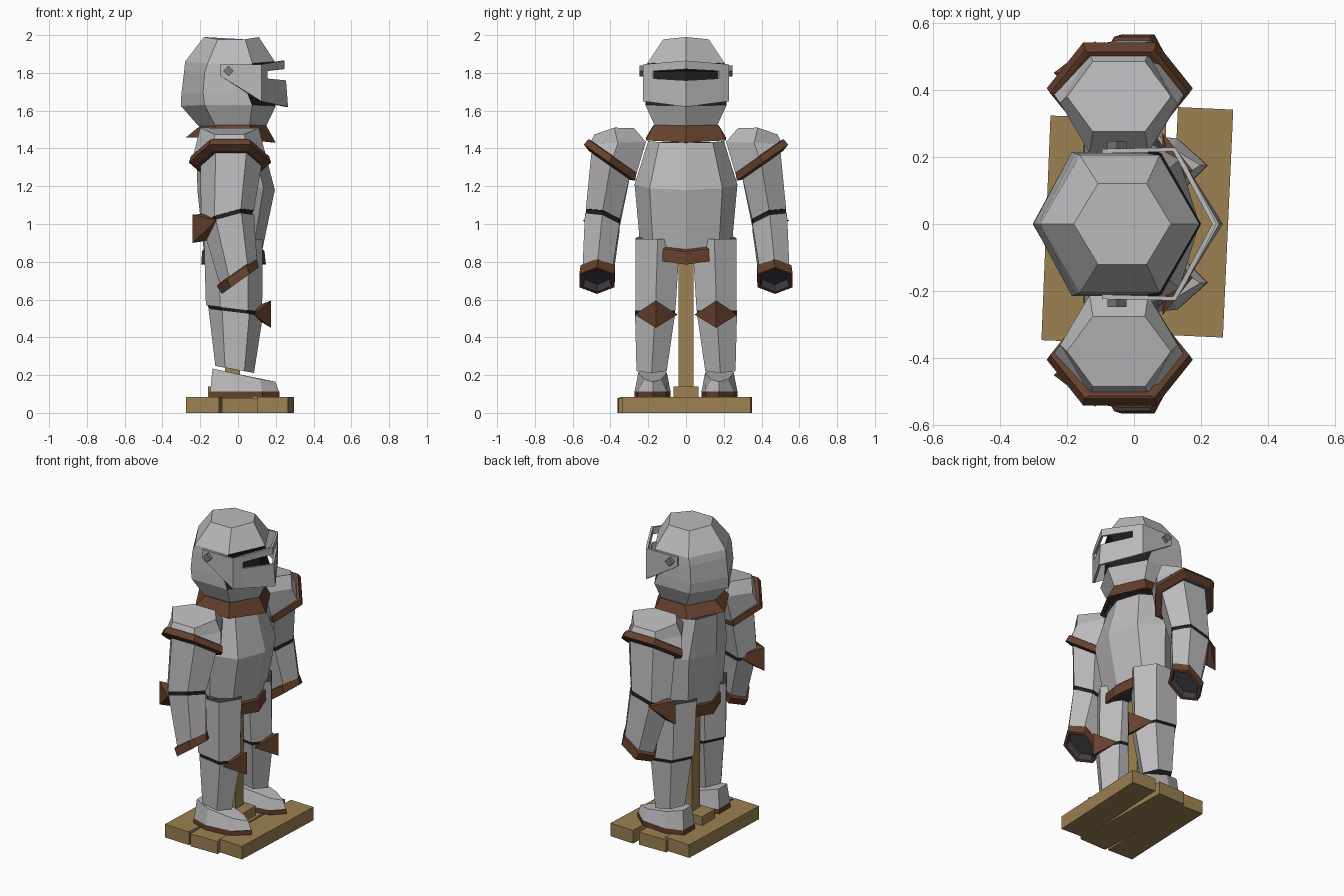
import bpy, bmesh, math
from mathutils import Matrix, Vector

if "Cube" in bpy.data.objects:
    bpy.data.objects.remove(bpy.data.objects["Cube"])


def material(name, rgb):
    m = bpy.data.materials.new(name)
    m.diffuse_color = (*rgb, 1)
    m.use_nodes = True
    m.node_tree.nodes["Principled BSDF"].inputs["Base Color"].default_value = m.diffuse_color
    return m


MATS = [material("steel", (0.50, 0.49, 0.50)), material("brown_trim", (0.13, 0.052, 0.026)),
        material("wood", (0.33, 0.22, 0.085)), material("dark_inside", (0.05, 0.045, 0.055)),
        material("black_slit", (0.015, 0.015, 0.017)), material("bolt_grey", (0.2, 0.2, 0.2))]
STEEL, BROWN, WOOD, DARK, BLACK, BOLT = range(6)


def finish(name, bm):
    bmesh.ops.recalc_face_normals(bm, faces=bm.faces[:])
    me = bpy.data.meshes.new(name)
    bm.to_mesh(me)
    bm.free()
    for m in MATS:
        me.materials.append(m)
    ob = bpy.data.objects.new(name, me)
    bpy.context.collection.objects.link(ob)
    return ob


def ring(back, front, cy, cz, ry, sx=0, sy=0, fold=0, n=6):
    """Polygon ring with points at front and back; sx, sy tilt it, fold lifts its ends."""
    cx, rx = (front + back) / 2, (front - back) / 2
    top = 1 if n % 4 == 0 else math.sin(math.pi / 3)
    out = []
    for k in range(n):
        a = 2 * math.pi * k / n
        dx, dy = rx * math.cos(a), ry * math.sin(a) / top
        out.append((cx + dx, cy + dy, cz + sx * dx + sy * dy + fold * abs(math.cos(a))))
    return out


def loft(name, rings, mats, start=DARK, end=DARK, side=1):
    """Skin rings together; mats gives one material per band, start and end the caps."""
    bm = bmesh.new()
    vs = [[bm.verts.new((x, y * side, z)) for x, y, z in r] for r in rings]
    n = len(rings[0])
    for a, b, m in zip(vs, vs[1:], mats):
        for i in range(n):
            j = (i + 1) % n
            bm.faces.new((a[i], a[j], b[j], b[i])).material_index = m
    bm.faces.new(vs[0]).material_index = start
    bm.faces.new(vs[-1]).material_index = end
    return finish(name, bm)


def box(name, loc, size, mat, rot=0, axis='Z'):
    bm = bmesh.new()
    bmesh.ops.create_cube(bm, size=1, matrix=Matrix.Translation(loc)
                          @ Matrix.Rotation(math.radians(rot), 4, axis)
                          @ Matrix.Diagonal((*size, 1)))
    for f in bm.faces:
        f.material_index = mat
    return finish(name, bm)


def hull(name, pts, mat, side):
    bm = bmesh.new()
    vs = [bm.verts.new((x, y * side, z)) for x, y, z in pts]
    bmesh.ops.convex_hull(bm, input=vs)
    for f in bm.faces:
        f.material_index = mat
    return finish(name, bm)


# Stand: three slightly crooked planks, a foot block and a pole
box("plank_back", (-0.175, -0.015, 0.042), (0.175, 0.67, 0.084), WOOD, -2.3)
box("plank_middle", (0.005, -0.01, 0.04), (0.19, 0.70, 0.08), WOOD, 1)
box("plank_front", (0.198, 0.005, 0.042), (0.165, 0.68, 0.084), WOOD, -2.6)
box("stand_block", (-0.04, 0, 0.11), (0.24, 0.13, 0.06), WOOD)
box("stand_pole", (-0.03, 0, 0.80), (0.08, 0.08, 1.42), WOOD)

# Torso and waist band
loft("breastplate", [
    ring(-0.22, 0.13, 0, 1.44, 0.20, n=8, fold=-0.01),
    ring(-0.215, 0.195, 0, 1.21, 0.272, n=8, fold=-0.03),
    ring(-0.18, 0.125, 0, 0.91, 0.245, n=8, fold=-0.065)], [STEEL, STEEL])
loft("waist_band", [
    ring(-0.18, 0.13, 0, 0.935, 0.245, n=8, fold=-0.07),
    ring(-0.19, 0.14, 0, 0.925, 0.268, n=8, fold=-0.07),
    ring(-0.195, 0.148, 0, 0.87, 0.24, n=8, fold=-0.085),
    ring(-0.18, 0.13, 0, 0.87, 0.225, n=8, fold=-0.085)], [BROWN] * 3)

# Collar
loft("collar", [
    ring(-0.20, 0.15, 0, 1.53, 0.172, fold=-0.01),
    ring(-0.275, 0.20, 0, 1.455, 0.212, sx=-0.06, fold=-0.01),
    ring(-0.25, 0.175, 0, 1.455, 0.19, sx=-0.06, fold=-0.01),
    ring(-0.18, 0.13, 0, 1.50, 0.15)], [BROWN, BROWN, DARK])

# Helmet with a dark recess behind the visor
helmet = loft("helmet", [
    ring(-0.18, 0.11, 0, 1.965, 0.12, fold=0.025),
    ring(-0.28, 0.195, 0, 1.84, 0.205, fold=0.02),
    ring(-0.285, 0.15, 0, 1.80, 0.21, fold=0.01),
    ring(-0.30, 0.16, 0, 1.70, 0.215, sx=0.05),
    ring(-0.302, 0.20, 0, 1.635, 0.215, fold=-0.01),
    ring(-0.21, 0.15, 0, 1.52, 0.165)], [STEEL] * 5, STEEL, DARK)
for f in helmet.data.polygons:
    if f.normal.x > 0.5 and 1.66 < f.center.z < 1.84:
        f.material_index = BLACK

# Visor: side plate, brow and lower face around the eye slit, mirrored
bm = bmesh.new()
P = lambda x, y, zs: [bm.verts.new((x, y, z)) for z in zs]
A = P(-0.095, 0.217, (1.845, 1.785))
B = P(0.12, 0.222, (1.845, 1.81, 1.77, 1.65))
C = P(0.15, 0.17, (1.85, 1.81, 1.77, 1.643))
D = P(0.24, 0, (1.865, 1.82, 1.76, 1.62))
D[2].co.x, D[3].co.x = 0.247, 0.258
bm.faces.new((A[0], A[1], B[3], B[2], B[1], B[0]))
for i in range(3):
    bm.faces.new((B[i], B[i + 1], C[i + 1], C[i]))
for i in (0, 2):
    bm.faces.new((C[i], C[i + 1], D[i + 1], D[i]))
bmesh.ops.recalc_face_normals(bm, faces=bm.faces[:])
if bm.faces[:][0].normal.y < 0:
    bmesh.ops.reverse_faces(bm, faces=bm.faces[:])
visor = bpy.data.objects.new("visor", bpy.data.meshes.new("visor"))
bm.to_mesh(visor.data)
bm.free()
visor.data.materials.append(MATS[STEEL])
bpy.context.collection.objects.link(visor)
m = visor.modifiers.new("mirror", 'MIRROR')
m.use_axis = (False, True, False)
m = visor.modifiers.new("thickness", 'SOLIDIFY')
m.thickness, m.offset = 0.014, 0

for s, tag in ((1, "left"), (-1, "right")):
    box("visor_bolt_" + tag, (-0.05, 0.23 * s, 1.81), (0.04, 0.034, 0.04), BOLT, 45, 'Y')

    # Shoulder plate and its brown rim
    loft("shoulder_plate_" + tag, [
        ring(-0.20, 0.11, 0.38, 1.472, 0.105, sy=-0.16, fold=0.038),
        ring(-0.22, 0.13, 0.36, 1.43, 0.148, sy=-0.03),
        ring(-0.245, 0.155, 0.395, 1.33, 0.125, sy=0.72)], [STEEL] * 2, STEEL, DARK, s)
    loft("shoulder_rim_" + tag, [
        ring(-0.23, 0.145, 0.393, 1.365, 0.12, sy=0.70),
        ring(-0.25, 0.165, 0.390, 1.358, 0.128, sy=0.70),
        ring(-0.26, 0.175, 0.405, 1.325, 0.136, sy=0.70),
        ring(-0.22, 0.135, 0.405, 1.31, 0.11, sy=0.70)], [BROWN] * 3, BROWN, DARK, s)

    # Upper arm, dark elbow gap, forearm
    loft("upper_arm_" + tag, [
        ring(-0.20, 0.13, 0.395, 1.34, 0.103, sy=0.65),
        ring(-0.195, 0.085, 0.44, 1.035, 0.09, sx=0.27, sy=0.3)], [STEEL], DARK, DARK, s)
    loft("elbow_gap_" + tag, [
        ring(-0.19, 0.08, 0.441, 1.045, 0.087, sx=0.27, sy=0.3),
        ring(-0.18, 0.075, 0.443, 1.0, 0.087, sx=0.27, sy=0.3)], [BLACK], BLACK, BLACK, s)
    loft("forearm_" + tag, [
        ring(-0.185, 0.085, 0.443, 1.013, 0.092, sx=0.27, sy=0.3),
        ring(-0.095, 0.10, 0.467, 0.745, 0.08, sx=0.70)], [STEEL], DARK, DARK, s)
    loft("wrist_cuff_" + tag, [
        ring(-0.085, 0.085, 0.467, 0.758, 0.07, sx=0.7),
        ring(-0.112, 0.098, 0.467, 0.745, 0.091, sx=0.7),
        ring(-0.085, 0.11, 0.472, 0.70, 0.093, sx=0.72),
        ring(-0.07, 0.095, 0.472, 0.70, 0.075, sx=0.72),
        ring(-0.08, 0.08, 0.469, 0.735, 0.065, sx=0.7)], [BROWN] * 3 + [DARK], BROWN, DARK, s)
    hull("elbow_guard_" + tag, [
        (-0.24, 0.45, 1.05), (-0.24, 0.45, 0.90), (-0.115, 0.545, 1.02), (-0.115, 0.355, 0.995),
        (-0.15, 0.45, 1.055), (-0.17, 0.45, 0.91)], BROWN, s)

    # Thigh, dark knee gap, shin and knee guard
    loft("thigh_" + tag, [
        ring(-0.18, 0.13, 0.15, 0.92, 0.118),
        ring(-0.17, 0.128, 0.162, 0.552, 0.106, sx=-0.12)], [STEEL], DARK, DARK, s)
    loft("knee_gap_" + tag, [
        ring(-0.162, 0.12, 0.162, 0.56, 0.102, sx=-0.12),
        ring(-0.15, 0.118, 0.163, 0.52, 0.1, sx=-0.12)], [BLACK], BLACK, BLACK, s)
    loft("shin_" + tag, [
        ring(-0.156, 0.132, 0.164, 0.533, 0.106, sx=-0.12),
        ring(-0.12, 0.085, 0.182, 0.23, 0.08, sx=-0.18)], [STEEL], DARK, DARK, s)
    hull("knee_guard_" + tag, [
        (0.175, 0.16, 0.595), (0.175, 0.16, 0.45), (0.085, 0.272, 0.52), (0.085, 0.045, 0.52),
        (0.11, 0.16, 0.57), (0.125, 0.16, 0.48)], BROWN, s)

    # Boot: brown sole and sloping steel top
    foot = [(-0.15, 0.125), (-0.15, 0.235), (-0.04, 0.272), (0.13, 0.255),
            (0.22, 0.175), (0.15, 0.105), (-0.04, 0.082)]
    loft("boot_" + tag, [
        [(x, y, 0.082) for x, y in foot],
        [(x, y, 0.112) for x, y in foot],
        [(x * 0.98, y, 0.114) for x, y in foot],
        [(x * 0.9, 0.177 + (y - 0.177) * (0.8 if x < 0 else 0.6),
          0.205 - 0.2 * x if x < 0 else 0.20 - 0.16 * x) for x, y in foot]],
         [BROWN, BROWN, STEEL], BROWN, STEEL, s)
